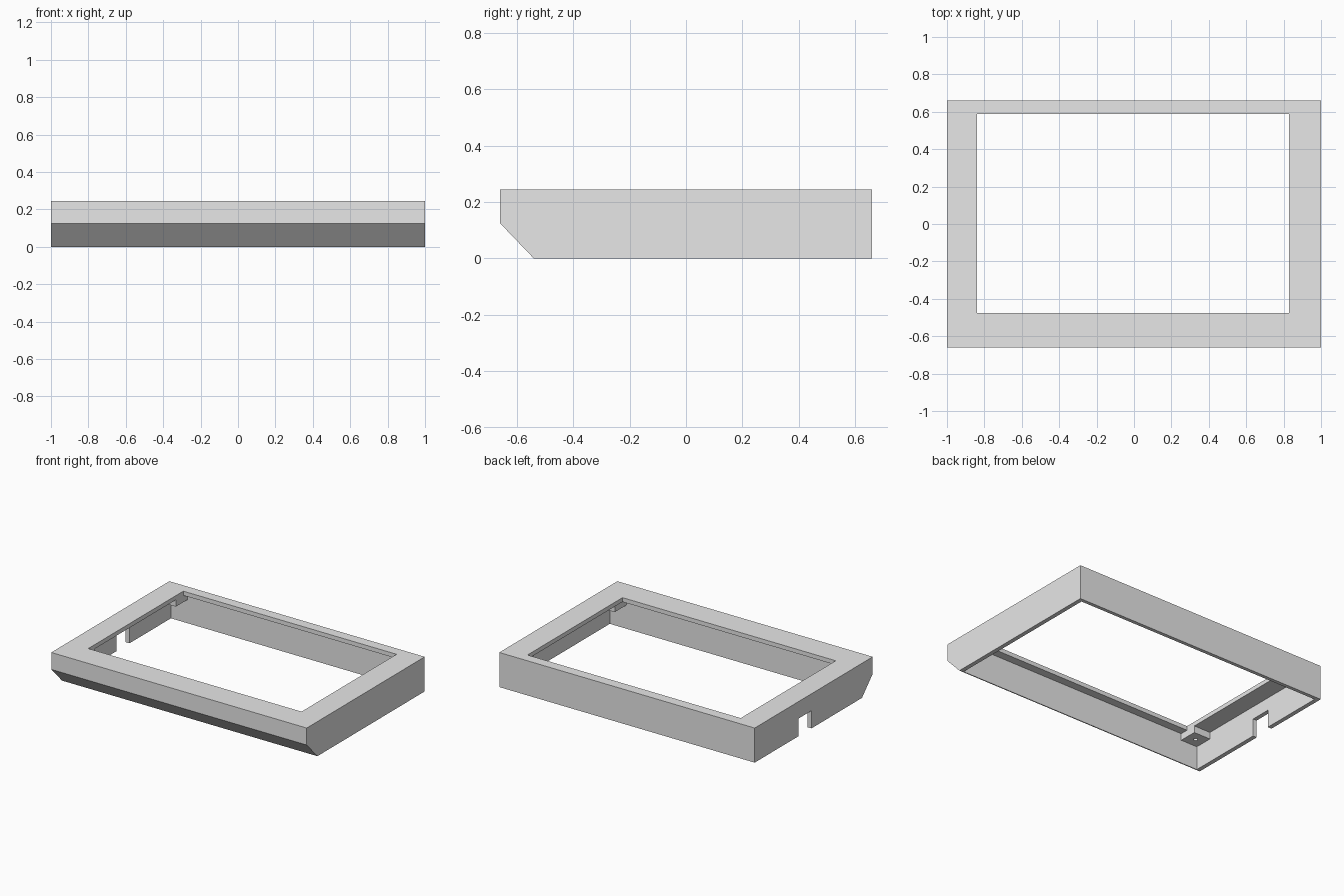
import bpy
import bmesh
from mathutils import Matrix, Vector

if "Cube" in bpy.data.objects:
    bpy.data.objects.remove(bpy.data.objects["Cube"], do_unlink=True)

grey = bpy.data.materials.new("light grey")
grey.use_nodes = True
grey.diffuse_color = (0.8, 0.8, 0.8, 1)
bsdf = next(n for n in grey.node_tree.nodes if n.type == "BSDF_PRINCIPLED")
bsdf.inputs["Base Color"].default_value = grey.diffuse_color


def add_object(name, bm):
    bmesh.ops.recalc_face_normals(bm, faces=bm.faces)
    mesh = bpy.data.meshes.new(name)
    bm.to_mesh(mesh)
    bm.free()
    mesh.materials.append(grey)
    obj = bpy.data.objects.new(name, mesh)
    bpy.context.collection.objects.link(obj)
    return obj


def box(name, low, high):
    low, high = Vector(low), Vector(high)
    bm = bmesh.new()
    place = Matrix.Translation((low + high) / 2) @ Matrix.Diagonal((high - low).to_4d())
    bmesh.ops.create_cube(bm, size=1, matrix=place)
    return add_object(name, bm)


def cylinder(name, centre, radius, depth):
    bm = bmesh.new()
    bmesh.ops.create_cone(bm, cap_ends=True, segments=24, radius1=radius, radius2=radius,
                          depth=depth, matrix=Matrix.Translation(centre))
    return add_object(name, bm)


def cut(obj, cutter):
    cutter.hide_render = True
    mod = obj.modifiers.new("cut", "BOOLEAN")
    mod.operation = "DIFFERENCE"
    mod.solver = "EXACT"
    mod.object = cutter
    bpy.ops.object.select_all(action="DESELECT")
    bpy.context.view_layer.objects.active = obj
    obj.select_set(True)
    bpy.ops.object.modifier_apply(modifier=mod.name)
    bpy.data.objects.remove(cutter, do_unlink=True)


HEIGHT = 0.245
CEILING = 0.215
INNER_X = 0.97
INNER_FRONT, INNER_BACK = -0.533, 0.635

# Outer shell: side profile with a bevelled lower front, extruded across
profile = [(-0.66, 0.125), (-0.54, 0), (0.66, 0), (0.66, HEIGHT), (-0.66, HEIGHT)]
bm = bmesh.new()
side = bm.faces.new([bm.verts.new((-1, y, z)) for y, z in profile])
swept = bmesh.ops.extrude_face_region(bm, geom=[side])["geom"]
bmesh.ops.translate(bm, vec=(2, 0, 0),
                    verts=[v for v in swept if isinstance(v, bmesh.types.BMVert)])
frame = add_object("bezel_frame", bm)

# Hollow underside, window opening and cable notch
cut(frame, box("cavity", (-INNER_X, INNER_FRONT, -0.1), (INNER_X, INNER_BACK, CEILING)))
cut(frame, box("window", (-0.84, -0.475, 0.1), (0.83, 0.588, 0.4)))
cut(frame, box("notch", (-1.1, 0.025, -0.1), (-0.9, 0.172, 0.125)))

# Screw posts in the four inner corners, each with a blind pilot hole
POST = 0.13
for x_name, sx in (("left", 1), ("right", -1)):
    for y_name, wall, sy in (("front", INNER_FRONT, 1), ("back", INNER_BACK, -1)):
        xs = sorted((sx * (INNER_X + 0.005), sx * (INNER_X - POST)))
        ys = sorted((wall - sy * 0.005, wall + sy * POST))
        post = box(f"{y_name}_{x_name}_screw_post",
                   (xs[0], ys[0], 0.167), (xs[1], ys[1], CEILING + 0.005))
        centre = (sx * (INNER_X - POST / 2), wall + sy * POST / 2, 0.16)
        cut(post, cylinder("pilot_hole", centre, 0.014, 0.1))
